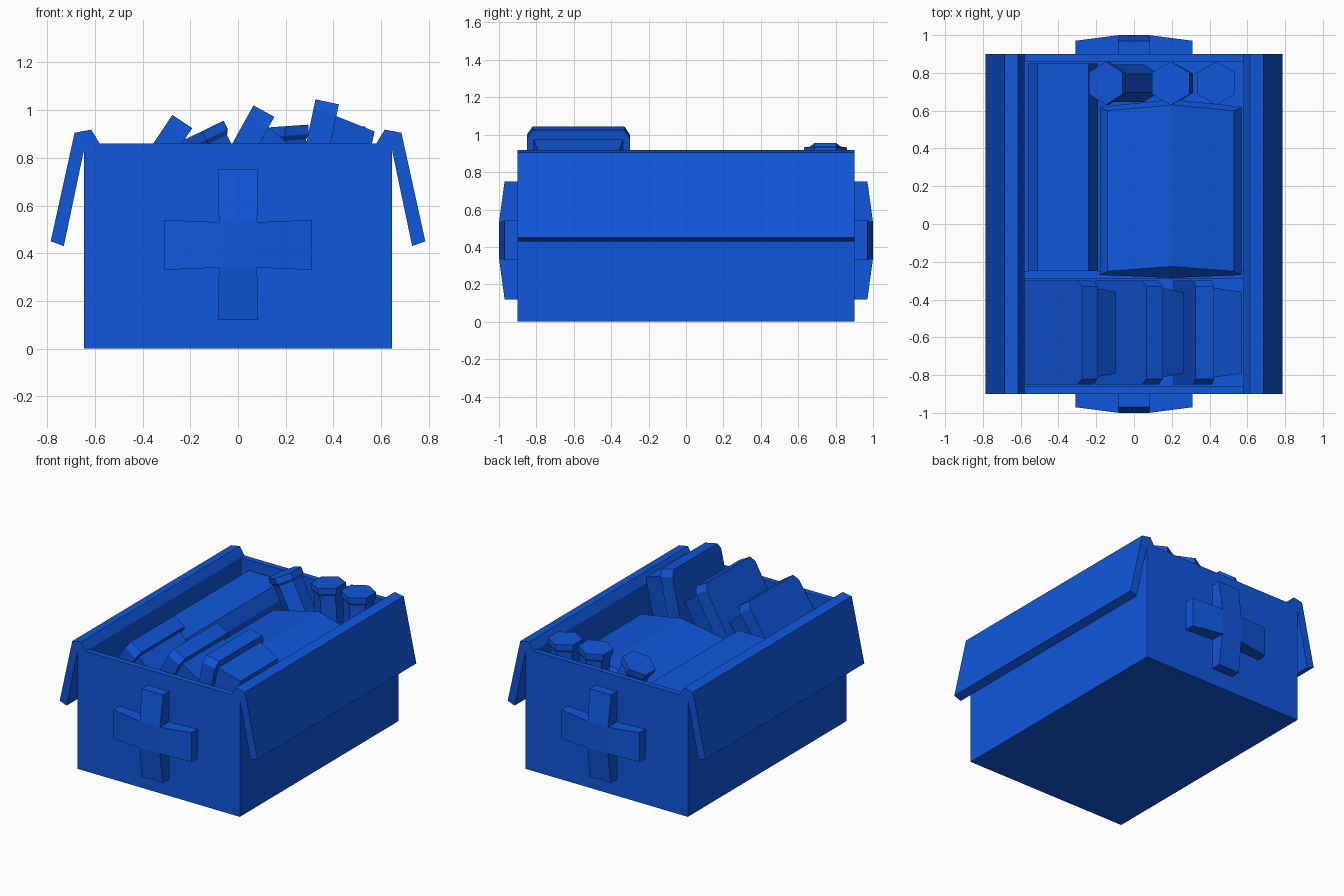
import bpy, bmesh, math
from mathutils import Matrix, Vector

if "Cube" in bpy.data.objects:
    bpy.data.objects.remove(bpy.data.objects["Cube"])

blue = bpy.data.materials.new("blue")
blue.diffuse_color = (0.005, 0.095, 0.72, 1)
blue.use_nodes = True
blue.node_tree.nodes["Principled BSDF"].inputs["Base Color"].default_value = blue.diffuse_color
FLOOR = 0.45


def finish(name, bm, matrix=Matrix()):
    bmesh.ops.recalc_face_normals(bm, faces=bm.faces[:])
    me = bpy.data.meshes.new(name)
    bm.to_mesh(me)
    bm.free()
    me.materials.append(blue)
    ob = bpy.data.objects.new(name, me)
    ob.matrix_world = matrix
    bpy.context.collection.objects.link(ob)
    return ob


def loft(name, loops, matrix=Matrix(), split=None):
    """Skin closed point loops in order, cap both ends; split creases the last cap."""
    bm = bmesh.new()
    rings = [[bm.verts.new(p) for p in loop] for loop in loops]
    n = len(rings[0])
    for a, b in zip(rings, rings[1:]):
        for i in range(n):
            j = (i + 1) % n
            bm.faces.new((a[i], a[j], b[j], b[i]))
    bm.faces.new(rings[0])
    bm.faces.new(rings[-1])
    if split:
        bmesh.ops.connect_verts(bm, verts=[rings[-1][i] for i in split])
    return finish(name, bm, matrix)


def rect(x0, x1, y0, y1, z):
    return [(x0, y0, z), (x1, y0, z), (x1, y1, z), (x0, y1, z)]


def hexagon(r, z):
    return [(r * math.sin(i * math.pi / 3), r * math.cos(i * math.pi / 3), z) for i in range(6)]


# open crate with an inner floor
loft("crate", [rect(-.645, .645, -.9, .9, 0), rect(-.645, .645, -.9, .9, .86),
               rect(-.58, .58, -.86, .86, .86), rect(-.58, .58, -.86, .86, FLOOR)])
loft("divider", [rect(-.58, .58, -.29, -.25, FLOOR), rect(-.58, .58, -.29, -.25, .62)])

# folded-open lids along both sides
lid = [(.58, .86), (.615, .918), (.685, .905), (.785, .45), (.73, .43), (.64, .86)]
for side, s in (("left", -1), ("right", 1)):
    loft(side + "_lid", [[(s * x, y, z) for x, z in lid] for y in (-.9, .9)])

# raised crosses on front and back, domed towards the centre
for side, s in (("front", -1), ("back", 1)):
    bm = bmesh.new()
    c = [bm.verts.new((x, s * 1.0, z)) for x, z in
         ((-.08, .34), (.08, .34), (.08, .53), (-.08, .53))]
    tips = [((-.085, .12), (.085, .12)), ((.31, .33), (.31, .54)),
            ((.085, .75), (-.085, .75)), ((-.31, .54), (-.31, .33))]
    bm.faces.new(c)
    for i, (p, q) in enumerate(tips):
        a = bm.verts.new((p[0], s * .97, p[1]))
        b = bm.verts.new((q[0], s * .97, q[1]))
        bm.faces.new((c[i], a, b, c[(i + 1) % 4]))
    ext = bmesh.ops.extrude_face_region(bm, geom=bm.faces[:], use_keep_orig=True)
    for v in ext["geom"]:
        if isinstance(v, bmesh.types.BMVert):
            v.co.y = s * .895
    finish(side + "_cross", bm)

# long carton at the left
loft("carton", [rect(-.56, -.19, -.25, .85, FLOOR), rect(-.56, -.19, -.25, .85, .70),
                rect(-.51, -.24, -.25, .85, .79)])

# large padded pack with a ridge along the middle
outer = [(-.18, -.27), (.2, -.285), (.57, -.27), (.57, .62), (.2, .66), (-.18, .62)]
inner = [(-.14, -.25), (.2, -.225), (.53, -.25), (.53, .60), (.2, .63), (-.14, .60)]
loft("padded_pack", [[(x, y, FLOOR) for x, y in outer],
                     [(x, y, .72 if x == .2 else .65) for x, y in outer],
                     [(x, y, .77 if x == .2 else .70) for x, y in inner]], split=(1, 4))

# three leaning pouches: chamfered slab with a tapered pocket
slab = [(-.275, -.56), (-.275, -.045), (-.245, 0), (.245, 0), (.275, -.045), (.275, -.56)]
for i, (x, z, lean) in enumerate(((-.275, .98, 33.7), (.065, 1.02, 29), (.325, 1.045, 12))):
    m = Matrix.Translation((x, -.575, z)) @ Matrix.Rotation(math.radians(lean), 4, 'Y')
    loft(f"pouch_{i + 1}", [[(t, y, v) for y, v in slab] for t in (0, .1)], m)
    loft(f"pouch_pocket_{i + 1}",
         [[(t, y, v) for y, v in ((-w, lo), (w, lo), (w, hi), (-w, hi))]
          for t, w, lo, hi in ((.095, .24, -.54, -.05), (.27, .215, -.5, -.08))], m)

# three six-sided bottles with flared caps
for i, (x, z, lean) in enumerate(((-.15, .912, -26), (.195, .932, -4), (.435, .932, 0))):
    m = Matrix.Translation((x, .745, z)) @ Matrix.Rotation(math.radians(lean), 4, 'Y')
    loft(f"bottle_{i + 1}", [hexagon(.1, -.46), hexagon(.1, -.06),
                             hexagon(.115, -.04), hexagon(.115, 0)], m)
